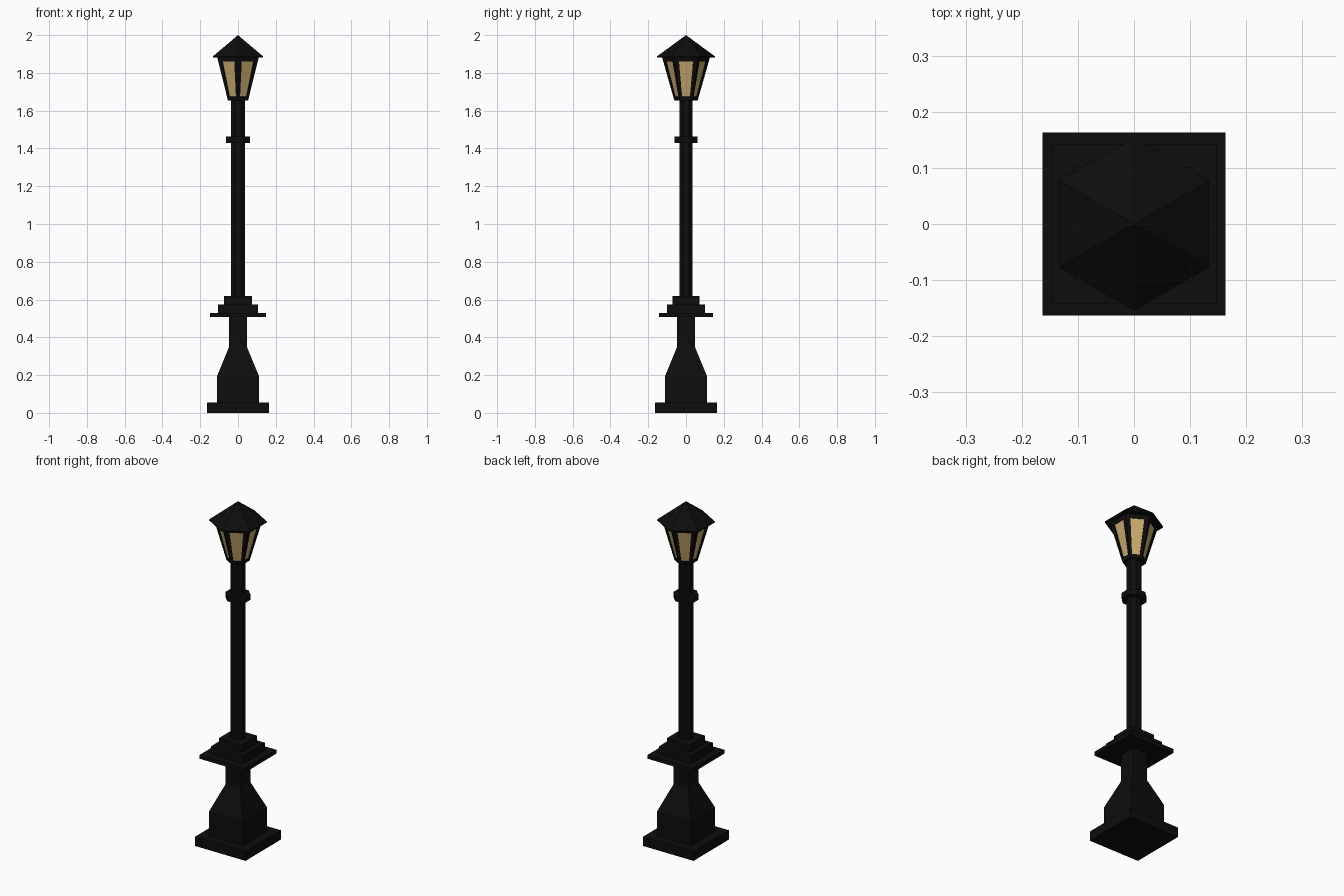
import bpy, bmesh, math
from mathutils import Vector

if "Cube" in bpy.data.objects:
    bpy.data.objects.remove(bpy.data.objects["Cube"])


def material(name, color):
    m = bpy.data.materials.new(name)
    m.diffuse_color = color
    m.use_nodes = True
    m.node_tree.nodes["Principled BSDF"].inputs["Base Color"].default_value = m.diffuse_color
    return m


IRON = material("black_iron", (0.004, 0.004, 0.004, 1))
GLASS = material("warm_glass", (0.60, 0.42, 0.16, 1))


def prism(name, sides, phase, profile, sy=1.0):
    """Stack polygon rings from (radius to corner, z) pairs into a closed solid."""
    bm = bmesh.new()
    rings, walls = [], []
    angles = [math.radians(phase + 360 * i / sides) for i in range(sides)]
    for r, z in profile:
        if r == 0:
            rings.append([bm.verts.new((0, 0, z))])
        else:
            rings.append([bm.verts.new((r * math.cos(a), r * math.sin(a) * sy, z)) for a in angles])
    for lo, hi in zip(rings, rings[1:]):
        for i in range(sides):
            j = (i + 1) % sides
            if len(hi) == 1:
                walls.append(bm.faces.new((lo[i], lo[j], hi[0])))
            else:
                walls.append(bm.faces.new((lo[i], lo[j], hi[j], hi[i])))
    for ring in (rings[0][::-1], rings[-1]):
        if len(ring) > 1:
            bm.faces.new(ring)
    bm.normal_update()
    return name, bm, walls


def finish(part, mats=(IRON,)):
    name, bm, _ = part
    me = bpy.data.meshes.new(name)
    bm.to_mesh(me)
    bm.free()
    ob = bpy.data.objects.new(name, me)
    bpy.context.collection.objects.link(ob)
    for m in mats:
        me.materials.append(m)


def square(name, profile, sy=1.0):
    finish(prism(name, 4, 45, [(h * math.sqrt(2), z) for h, z in profile], sy))


def octagon(name, half, z0, z1):
    r = half / math.cos(math.pi / 8)
    finish(prism(name, 8, 22.5, [(r, z0), (r, z1)], 0.965))


# Square pedestal
square("base_plinth", [(0.163, 0), (0.163, 0.055)])
square("pedestal", [(0.11, 0.055), (0.11, 0.197), (0.047, 0.35), (0.047, 0.51)])

# Stepped collar
for name, half, z0, z1 in (("collar_plate", 0.148, 0.507, 0.53),
                           ("collar_middle", 0.105, 0.53, 0.575),
                           ("collar_top", 0.074, 0.575, 0.62)):
    square(name, [(half, z0), (half, z1)], 0.965)

# Octagonal pole and ring
octagon("pole", 0.037, 0.62, 1.66)
octagon("pole_ring", 0.063, 1.43, 1.462)

# Hexagonal lantern with recessed glass panes
lantern = prism("lantern", 6, 90, [(0.062, 1.655), (0.128, 1.887)])
_, bm, walls = lantern
for f in walls:
    a, b, d, c = [v.co.copy() for v in f.verts]
    n = f.normal.copy()

    def on_face(u, v):
        return a.lerp(b, u).lerp(c.lerp(d, u), v)

    targets = [on_face(0.19, 0.08), on_face(0.81, 0.08), on_face(0.81, 0.89), on_face(0.19, 0.89)]
    corners = (a, b, d, c)
    bmesh.ops.inset_individual(bm, faces=[f], thickness=0.005)
    # pair each inset corner with the nearest outer corner
    for v in f.verts:
        k = min(range(4), key=lambda i: (v.co - corners[i]).length)
        v.co = targets[k]
    bmesh.ops.inset_individual(bm, faces=[f], thickness=0)
    for v in f.verts:
        v.co -= n * 0.006
    f.material_index = 1
finish(lantern, (IRON, GLASS))

# Pointed roof
finish(prism("lantern_roof", 6, 90, [(0.154, 1.882), (0.154, 1.887), (0, 2.0)]))
